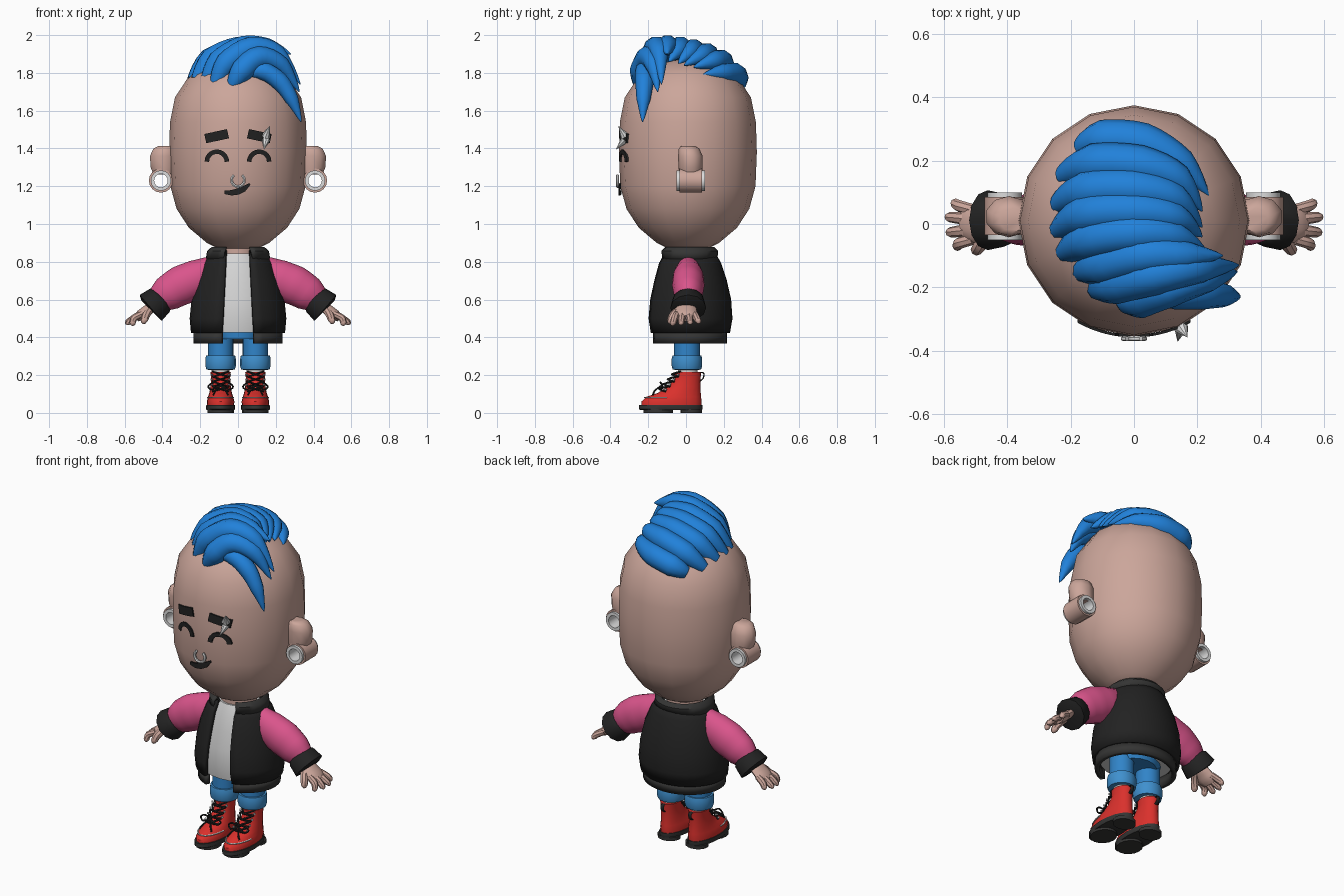
import bpy, bmesh, math
from mathutils import Vector as V

if "Cube" in bpy.data.objects:
    bpy.data.objects.remove(bpy.data.objects["Cube"])

COL = dict(skin=(.60, .38, .325), hair_blue=(.015, .22, .70), denim=(.03, .23, .58), denim_cuff=(.05, .28, .62),
           pink=(.70, .09, .26), black=(.016, .016, .016), charcoal=(.035, .035, .034), white=(.66, .66, .66),
           red=(.70, .03, .025), silver=(.72, .72, .72))
MAT = {}
for k, c in COL.items():
    MAT[k] = bpy.data.materials.new(k)
    MAT[k].diffuse_color = (*c, 1)


def loft(name, rings, mat, wrap=True, loop=False, cap=True, thick=0):
    """Skin a list of equal-length point rings."""
    bm = bmesh.new()
    vs = [[bm.verts.new(p) for p in r] for r in rings]
    n = len(vs[0])
    for i in range(len(vs) if loop else len(vs) - 1):
        a, b = vs[i], vs[(i + 1) % len(vs)]
        for j in range(n if wrap else n - 1):
            k = (j + 1) % n
            bm.faces.new((a[j], a[k], b[k], b[j]))
    if cap and wrap and not loop:
        bm.faces.new(vs[0])
        bm.faces.new(vs[-1])
    bmesh.ops.recalc_face_normals(bm, faces=bm.faces)
    me = bpy.data.meshes.new(name)
    bm.to_mesh(me)
    bm.free()
    ob = bpy.data.objects.new(name, me)
    bpy.context.collection.objects.link(ob)
    me.materials.append(MAT[mat])
    if thick:
        m = ob.modifiers.new("thickness", 'SOLIDIFY')
        m.thickness, m.offset = thick, 0
    return ob


def oval(z, rx, y0, y1, cx=0, n=16, gap=0):
    """Level oval from front y0 to back y1, optionally open at the front."""
    a = math.asin(gap / rx) if gap else 0
    m = n if gap else n - 1
    ts = [a + (2 * math.pi - 2 * a) * i / m for i in range(n + 1)] if gap else [2 * math.pi * i / n for i in range(n)]
    return [V((cx + rx * math.sin(t), (y0 + y1) / 2 - (y1 - y0) / 2 * math.cos(t), z)) for t in ts]


def tube(name, pts, radii, mat, sides=8, sub=4, flat=(1, 1), ref=(0, 1, 0)):
    """Tapered tube along a smooth path; flat scales its width and height."""
    P = [V(p) for p in pts]
    if isinstance(radii, (int, float)):
        radii = [radii] * len(P)
    path, rad, N = [], [], len(P)
    for i in range(N - 1):
        p0, p1, p2, p3 = P[max(i - 1, 0)], P[i], P[i + 1], P[min(i + 2, N - 1)]
        for s in range(sub):
            t = s / sub
            path.append(.5 * (2 * p1 + (p2 - p0) * t + (2 * p0 - 5 * p1 + 4 * p2 - p3) * t * t
                              + (3 * p1 - p0 - 3 * p2 + p3) * t ** 3))
            rad.append(radii[i] + (radii[i + 1] - radii[i]) * t)
    path.append(P[-1])
    rad.append(radii[-1])
    rings = []
    for i, p in enumerate(path):
        t = (path[min(i + 1, len(path) - 1)] - path[max(i - 1, 0)]).normalized()
        u = (V(ref) - t * V(ref).dot(t)).normalized()
        w = t.cross(u)
        rings.append([p + rad[i] * (u * flat[0] * math.cos(a) + w * flat[1] * math.sin(a))
                      for a in (2 * math.pi * j / sides for j in range(sides))])
    return loft(name, rings, mat)


def hoop(name, c, ro, ri, y0, y1, mat):
    """Hollow ring whose axis runs front to back."""
    loft(name, [[V((c[0] + r * math.cos(a), y, c[1] + r * math.sin(a)))
                 for r, y in ((ro, y0), (ro, y1), (ri, y1), (ri, y0))]
                for a in (math.pi * i / 8 for i in range(16))], mat, loop=True)


def face_strip(name, pts, hw, mat):
    """Thin plate following a line drawn on the curved face."""
    rings = []
    for i, p in enumerate(pts):
        a, b = pts[max(i - 1, 0)], pts[min(i + 1, len(pts) - 1)]
        d = V((b[0] - a[0], b[1] - a[1])).normalized()
        q = [V((p[0] - d.y * s * hw[i], p[1] + d.x * s * hw[i])) for s in (1, -1)]
        def on(v, o):
            return V((v.x, .01 - math.sqrt(.364 ** 2 - v.x ** 2) - o, v.y))
        rings.append([on(q[0], .004), on(q[1], .004), on(q[1], -.005), on(q[0], -.005)])
    loft(name, rings, mat)


# head and neck
loft("head", [oval(z, r, .01 - r, .01 + r) for z, r in (
    (.858, .06), (.872, .11), (.90, .165), (.98, .26), (1.08, .325), (1.2, .358), (1.38, .365), (1.54, .36),
    (1.67, .334), (1.79, .255), (1.85, .15), (1.87, .05))], "skin")
loft("neck", [oval(z, .1, -.09, .11) for z in (.78, .9)], "skin")

# face details
face_strip("mouth", [(-.072, 1.168), (-.035, 1.165), (0, 1.172), (.03, 1.185), (.063, 1.212)],
           (.009, .014, .017, .015, .005), "black")
for s in (1, -1):
    face_strip("eyebrow", [(s * (.053 + .03 * i), 1.478 - .0065 * i) for i in range(5)], [.025] * 5, "black")
    face_strip("closed_eye", [(s * .112 + .053 * math.cos(a), 1.33 + .053 * math.sin(a))
                              for a in (math.pi * i / 10 for i in range(11))], [.012] * 11, "black")
tube("nose_ring", [(.034 * math.cos(a), -.362, 1.232 + .034 * math.sin(a))
                   for a in (math.radians(130 + 28 * i) for i in range(11))], .008, "silver", 6, 2)
tube("brow_spike", [(.148, -.325, 1.465), (.168, -.357, 1.518)], (.024, .001), "silver", 8, 1)
tube("brow_spike", [(.148, -.325, 1.445), (.138, -.37, 1.395)], (.022, .001), "silver", 8, 1)

# ears with hollow lobe plugs
for s in (1, -1):
    loft("ear", [oval(z, (xo - xi) / 2, y0, y1, s * (xo + xi) / 2, 10) for z, xi, xo, y0, y1 in (
        (1.412, .34, .425, -.025, .05), (1.40, .33, .45, -.038, .07), (1.36, .32, .47, -.042, .088),
        (1.30, .32, .466, -.04, .088), (1.262, .33, .45, -.035, .085))], "skin")
    hoop("ear_lobe", (s * .408, 1.23), .064, .046, -.035, .085, "skin")
    hoop("lobe_plug", (s * .408, 1.23), .054, .036, -.05, .1, "silver")

# swept hair locks, back to front
LOCKS = (
    ((-.17, .235, 1.73), (-.10, .265, 1.765), (.03, .255, 1.79), (.15, .19, 1.80), (.235, .09, 1.79)),
    ((-.225, .15, 1.74), (-.13, .19, 1.82), (.02, .185, 1.86), (.14, .14, 1.86), (.215, .04, 1.83)),
    ((-.24, .06, 1.76), (-.15, .105, 1.85), (0, .11, 1.895), (.13, .08, 1.89), (.215, -.01, 1.84)),
    ((-.24, -.02, 1.76), (-.15, .03, 1.87), (0, .04, 1.915), (.13, .02, 1.91), (.215, -.04, 1.85)),
    ((-.22, -.09, 1.76), (-.14, -.05, 1.87), (0, -.03, 1.93), (.13, -.04, 1.92), (.23, -.09, 1.86)),
    ((-.17, -.15, 1.75), (-.10, -.13, 1.86), (.03, -.10, 1.935), (.16, -.10, 1.937), (.28, -.10, 1.90)),
    ((-.12, -.205, 1.74), (-.06, -.19, 1.85), (.07, -.16, 1.93), (.21, -.14, 1.90), (.33, -.13, 1.74)),
    ((-.03, -.245, 1.73), (.02, -.235, 1.81), (.11, -.20, 1.88), (.23, -.17, 1.84), (.325, -.15, 1.70)),
    ((.03, -.22, 1.80), (.13, -.22, 1.81), (.22, -.22, 1.755), (.285, -.225, 1.66), (.335, -.23, 1.54)))
for L in LOCKS:
    k = .05 if L is LOCKS[-1] else .064
    tube("hair_lock", L, [k * f for f in (.5, 1, 1, .75, .04)], "hair_blue", 10, 4)

# shirt, open jacket, hem and collar
BODY = ((.425, .238, -.19, .222), (.50, .245, -.2, .235), (.60, .235, -.19, .228), (.70, .212, -.168, .205),
        (.79, .175, -.145, .175), (.845, .13, -.12, .145))
loft("shirt", [oval(z, rx - .02, y0 + .02, y1 - .02, n=24) for z, rx, y0, y1 in BODY], "white")
loft("jacket", [oval(z, rx, y0, y1, n=28, gap=g) for (z, rx, y0, y1), g in zip(BODY, (.085, .08, .075, .07, .066, .064))],
     "black", wrap=False, thick=.022)
loft("jacket_hem", [oval(z, .222, -.178, .205, n=28, gap=.085) for z in (.368, .425)],
     "charcoal", wrap=False, thick=.026)
loft("collar", [oval(z, rx, y0, y1, n=24, gap=g) for z, rx, y0, y1, g in (
    (.815, .165, -.135, .16, .075), (.855, .158, -.142, .165, .07), (.872, .14, -.125, .15, .062), (.84, .115, -.1, .125, .06))],
     "charcoal", wrap=False, thick=.012)
loft("hips", [oval(z, r, -.1, .12) for z, r in ((.39, .12), (.44, .17))], "denim")

for s in (1, -1):
    # sleeve and cuff
    tube("sleeve", [(s * x, .012, z) for x, z in ((.12, .765), (.21, .715), (.30, .675), (.375, .63), (.425, .59))],
         (.07, .1, .105, .094, .065), "pink", 16, 4, (.82, 1))
    tube("sleeve_cuff", [(s * x, .012, z) for x, z in ((.40, .61), (.412, .598), (.462, .556), (.468, .55))],
         (.062, .08, .09, .06), "black", 12, 1, (1.05, 1))
    # hand
    tube("palm", [(s * x, 0, z) for x, z in ((.44, .575), (.475, .553), (.515, .52), (.54, .50))],
         (.032, .05, .055, .042), "skin", 10, 3, (1.1, .5))
    for y, tip, zt in ((.045, .565, .472), (.015, .583, .468), (-.018, .58, .465), (-.048, .558, .462)):
        tube("finger", [(s * .51, y, .523), (s * .55, y * 1.25, .502), (s * tip, y * 1.45, zt + .012), (s * (tip + .004), y * 1.45, zt)],
             (.018, .019, .016, .006), "skin", 8, 3)
    tube("thumb", [(s * .46, -.03, .55), (s * .485, -.065, .52), (s * .497, -.082, .487), (s * .495, -.085, .472)],
         (.02, .022, .019, .007), "skin", 8, 3, ref=(1, 0, 0))
    # trouser leg, turn-up and sock
    x = s * .092
    loft("trouser_leg", [oval(z, .067, -.063, .075, x) for z in (.27, .44)], "denim")
    loft("turn_up", [oval(z, r, .005 - r, .005 + r, x) for z, r in (
        (.228, .06), (.229, .075), (.25, .081), (.285, .081), (.303, .077), (.304, .06))], "denim_cuff")
    loft("sock", [oval(z, .048, -.042, .062, x) for z in (.19, .26)], "white")
    # boot upper and sole
    loft("boot", [oval(z, rx, y0, y1, x, 20) for z, rx, y0, y1 in (
        (.03, .07, -.236, .08), (.06, .073, -.236, .082), (.085, .067, -.21, .08), (.105, .06, -.15, .078),
        (.14, .054, -.095, .076), (.18, .05, -.062, .077), (.216, .054, -.055, .08))], "red")
    loft("boot_sole", [oval(z, rx, y0, y1, x, 20) for z, rx, y0, y1 in (
        (.014, .073, -.24, .084), (.02, .077, -.25, .087), (.042, .076, -.248, .086))], "charcoal")
    loft("heel_block", [oval(z, .066, -.03, .085, x) for z in (0, .02)], "charcoal")
    loft("tread_block", [oval(z, .07, -.225, -.07, x) for z in (0, .02)], "charcoal")
    # toe seam, laces, bow and pull tab
    tube("toe_seam", [(x + .069 * math.sin(a), -.075 - .145 * math.cos(a), .081)
                      for a in (math.radians(-80 + 20 * i) for i in range(9))], .004, "white", 5, 1, ref=(0, 0, 1))
    for i in range(4):
        y, z = -.137 + .022 * i, .118 + .026 * i
        for d in (1, -1):
            tube("lace", [(x - d * .042, y + .03, z - .004), (x, y - .004, z + .008), (x + d * .042, y + .042, z + .022)],
                 .0055, "black", 6, 2)
            hx, hy, hz = x + d * .043, y + .032, z + .006
            tube("eyelet", [(hx, hy, hz), (hx + d * .008, hy - .006, hz)], .006, "silver", 6, 1)
    for d in (1, -1):
        tube("lace_bow", [(x, -.125, .148), (x + d * .035, -.135, .162), (x + d * .066, -.125, .14),
                          (x + d * .045, -.135, .124), (x, -.13, .145)], .005, "black", 6, 3, ref=(.1, 1, .1))
        tube("lace_end", [(x, -.13, .145), (x + d * .025, -.165, .118), (x + d * .04, -.175, .095)],
             .005, "black", 6, 3)
    tube("pull_tab", [(x, .076, .17), (x, .092, .185), (x, .094, .21), (x, .078, .214)],
         .008, "black", 6, 3, (1.4, .5), ref=(1, 0, 0))

# smooth the rounded parts while keeping crisp edges
for ob in bpy.data.objects:
    ob.select_set(True)
bpy.context.view_layer.objects.active = bpy.data.objects["head"]
bpy.ops.object.shade_smooth_by_angle(angle=math.radians(42))

for m in bpy.data.materials:
    if m.users and not m.is_grease_pencil:
        m.use_nodes = True
        m.node_tree.nodes["Principled BSDF"].inputs["Base Color"].default_value = m.diffuse_color
